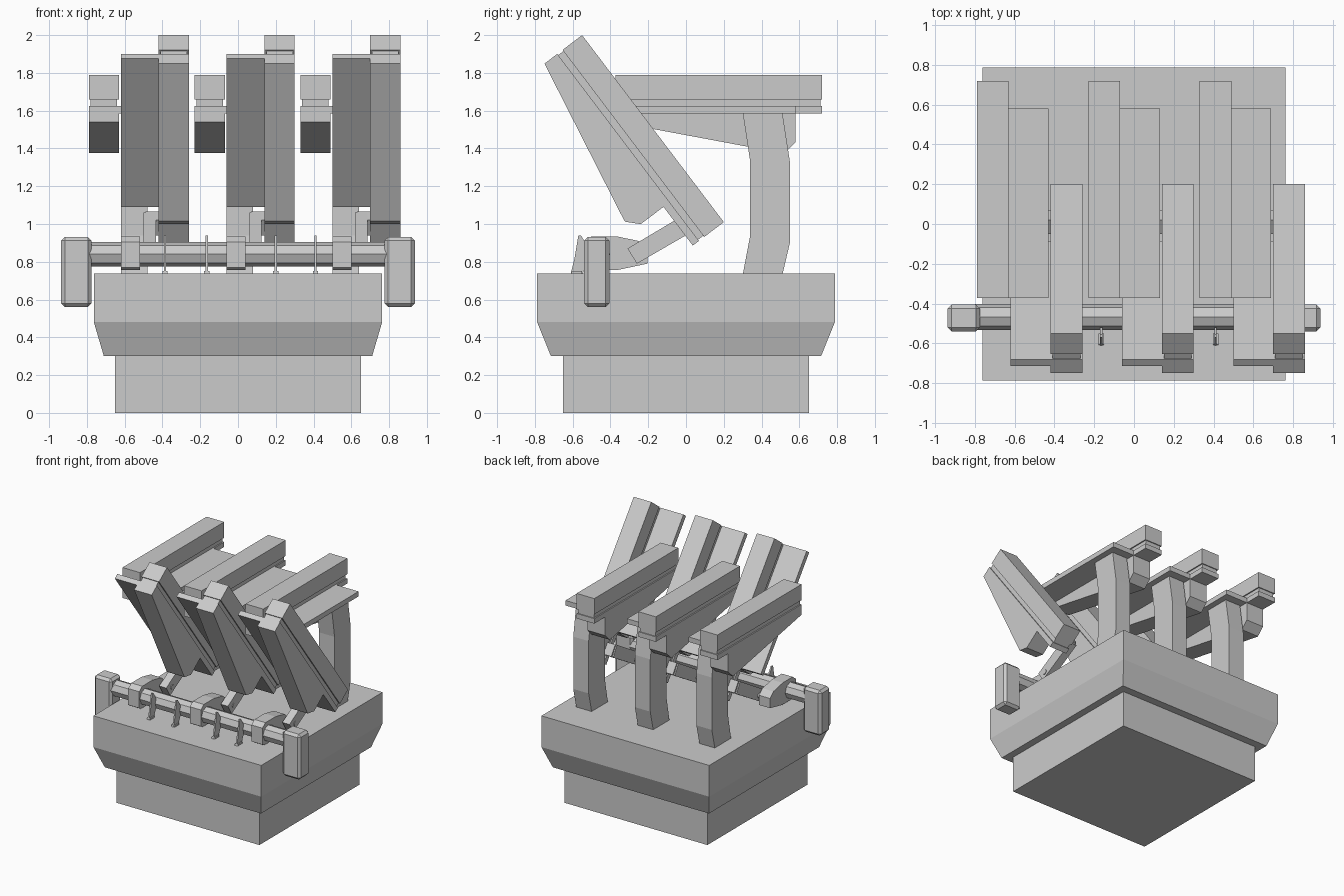
import bpy, bmesh, math

if "Cube" in bpy.data.objects:
    bpy.data.objects.remove(bpy.data.objects["Cube"])

PITCH = 0.56


def mesh_object(name, verts, faces):
    me = bpy.data.meshes.new(name)
    me.from_pydata(verts, [], faces)
    bm = bmesh.new()
    bm.from_mesh(me)
    bmesh.ops.recalc_face_normals(bm, faces=bm.faces)
    bm.to_mesh(me)
    bm.free()
    ob = bpy.data.objects.new(name, me)
    bpy.context.collection.objects.link(ob)
    return ob


def loft(name, rings):
    """Closed solid through rings of equal point count."""
    n = len(rings[0])
    verts = [p for r in rings for p in r]
    faces = [list(range(n)), list(range(len(verts) - n, len(verts)))]
    for k in range(len(rings) - 1):
        for i in range(n):
            j = (i + 1) % n
            faces.append([k * n + i, k * n + j, (k + 1) * n + j, (k + 1) * n + i])
    return mesh_object(name, verts, faces)


def prism(name, pts, x0, x1):
    """Extrude a (y, z) profile along x."""
    return loft(name, [[(x, y, z) for y, z in pts] for x in (x0, x1)])


def bar(name, y, z, r, x0, x1, n=8):
    pts = [(y + r * math.cos(i * math.tau / n), z + r * math.sin(i * math.tau / n)) for i in range(n)]
    return prism(name, pts, x0, x1)


def rect_ring(hx, hy, z):
    return [(-hx, -hy, z), (hx, -hy, z), (hx, hy, z), (-hx, hy, z)]


def unit(prefix, origin, d, length, short, beam_x, plate_x):
    """Beam with a groove, side plate and wedge; a runs along d, h down from the top."""
    n = (-d[1], d[0])

    def at(pts):
        return [(origin[0] + a * d[0] - h * n[0], origin[1] + a * d[1] - h * n[1]) for a, h in pts]

    def box(a0, a1, h0, h1):
        return at([(a0, h0), (a1, h0), (a1, h1), (a0, h1)])

    x0, x1 = beam_x
    prism(prefix + "_beam", box(0, length, 0, 0.13), x0, x1)
    prism(prefix + "_groove", box(0.008, length - 0.008, 0.128, 0.168), x0 + 0.01, x1 - 0.01)
    prism(prefix + "_under_strip", box(0, length, 0.165, 0.206), x0, x1)
    prism(prefix + "_side_plate", box(0, short, 0.165, 0.206), *plate_x)
    prism(prefix + "_wedge", at([(0, 0.205), (short, 0.205), (short, 0.357), (short - 0.06, 0.415),
                                 (short - 0.07, 0.415), (0, 0.25)]), x0, x1)


# Pedestal and flared deck
loft("pedestal", [rect_ring(0.65, 0.65, 0), rect_ring(0.65, 0.65, 0.31)])
loft("deck", [rect_ring(0.71, 0.715, 0.30), rect_ring(0.763, 0.788, 0.48), rect_ring(0.763, 0.788, 0.737)])

for i in range(3):
    s = PITCH * i
    # Level unit on its curved leg
    unit("level", (-0.372, 1.79), (1, 0), 1.092, 0.952, (-0.79 + s, -0.63 + s), (-0.63 + s, -0.43 + s))
    prism("leg", [(0.30, 0.73), (0.51, 0.73), (0.55, 0.90), (0.55, 1.33), (0.51, 1.59),
                  (0.30, 1.59), (0.34, 1.33), (0.34, 0.94)], -0.62 + s, -0.48 + s)
    # Tilted unit
    unit("tilted", (-0.55, 2.0), (0.604, -0.797), 1.242, 0.985, (-0.42 + s, -0.26 + s), (-0.62 + s, -0.42 + s))
    # Clamp on the rail
    prism("rail_clamp", [(-0.54, 0.77), (-0.54, 0.905), (-0.50, 0.935), (-0.37, 0.935), (-0.25, 0.91),
                         (-0.205, 0.87), (-0.205, 0.79), (-0.36, 0.757), (-0.52, 0.757)], -0.62 + s, -0.52 + s)
    # Link from clamp to tilted unit, with pivot pin
    prism("link_arm", [(-0.31, 0.87), (-0.26, 0.79), (0.06, 0.975), (0.01, 1.06)], -0.50 + s, -0.435 + s)
    prism("link_tip", [(-0.05, 1.02), (0.0, 0.94), (0.07, 0.985), (0.02, 1.065)], -0.49 + s, -0.42 + s)
    bar("pivot_pin", -0.235, 0.85, 0.02, -0.54 + s, -0.43 + s)

# Cross rail
bar("cross_rail", -0.467, 0.84, 0.065, -0.80, 0.80)

# Chamfered end caps of the rail
for sx in (-1, 1):
    cap = prism("rail_end_cap", [(-0.54, 0.56), (-0.405, 0.56), (-0.405, 0.932), (-0.54, 0.932)],
                sx * 0.775, sx * 0.937)
    bev = cap.modifiers.new("chamfer", 'BEVEL')
    bev.width = 0.02
    bev.segments = 1

# Thin rail brackets
for x in (-0.387, -0.165, 0.20, 0.41):
    prism("rail_bracket", [(-0.612, 0.73), (-0.55, 0.73), (-0.52, 0.80), (-0.52, 0.88), (-0.555, 0.938),
                           (-0.57, 0.938), (-0.59, 0.82)], x - 0.006, x + 0.006)
    prism("bracket_foot", [(-0.612, 0.73), (-0.55, 0.73), (-0.55, 0.75), (-0.605, 0.75)], x - 0.014, x + 0.014)
